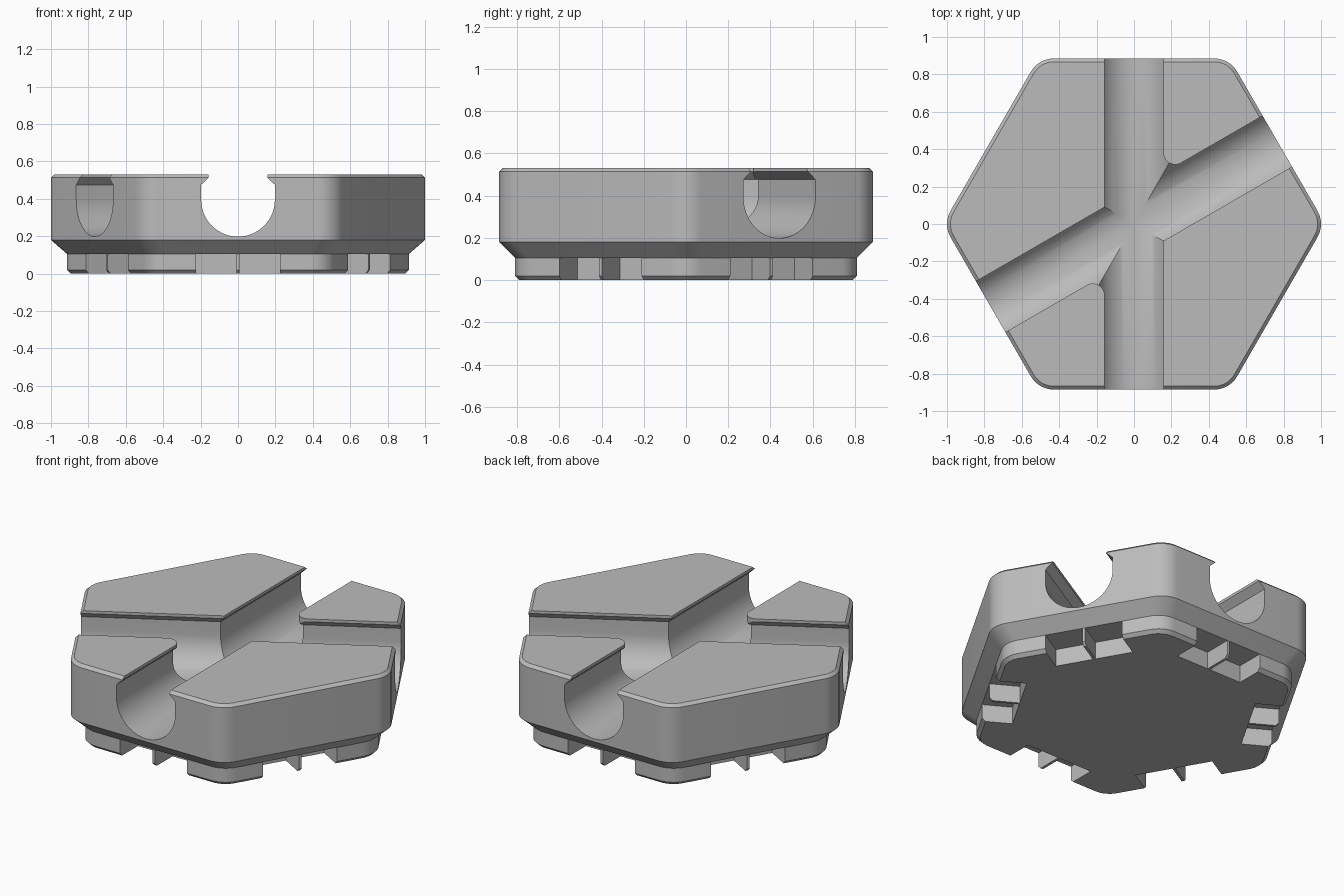
import bpy, bmesh, math
from math import cos, sin, pi, radians
from mathutils import Matrix

cube = bpy.data.objects.get("Cube")
if cube:
    bpy.data.objects.remove(cube, do_unlink=True)

grey = bpy.data.materials.new("plain grey")
grey.use_nodes = True
grey.diffuse_color = (0.5, 0.5, 0.5, 1)
grey.node_tree.nodes["Principled BSDF"].inputs["Base Color"].default_value = (0.5, 0.5, 0.5, 1)


def loft(name, rings):
    """Closed solid through rings that all have the same number of points."""
    bm = bmesh.new()
    loops = [[bm.verts.new(p) for p in ring] for ring in rings]
    for a, b in zip(loops, loops[1:]):
        n = len(a)
        for i in range(n):
            j = (i + 1) % n
            bm.faces.new((a[i], a[j], b[j], b[i]))
    bm.faces.new(list(reversed(loops[0])))
    bm.faces.new(loops[-1])
    bmesh.ops.recalc_face_normals(bm, faces=bm.faces)
    mesh = bpy.data.meshes.new(name)
    bm.to_mesh(mesh)
    bm.free()
    ob = bpy.data.objects.new(name, mesh)
    bpy.context.collection.objects.link(ob)
    mesh.materials.append(grey)
    return ob


def hexagon(apothem, radius, z, steps=8):
    """Hexagon with rounded corners pointing along x."""
    reach = (apothem - radius) / cos(pi / 6)
    pts = []
    for k in range(6):
        mid = k * pi / 3
        for s in range(steps + 1):
            a = mid - pi / 6 + s / steps * pi / 3
            pts.append((reach * cos(mid) + radius * cos(a),
                        reach * sin(mid) + radius * sin(a), z))
    return pts


def prism(name, outline, z0, z1):
    return loft(name, [[(x, y, z) for x, y in outline] for z in (z0, z1)])


def cut(ob, cutter, matrix=None):
    """Subtract the cutter for good and throw it away."""
    if matrix:
        cutter.data.transform(matrix)
    cutter.hide_render = True
    mod = ob.modifiers.new("cut", 'BOOLEAN')
    mod.operation, mod.solver, mod.object = 'DIFFERENCE', 'EXACT', cutter
    bpy.context.view_layer.objects.active = ob
    bpy.ops.object.modifier_apply(modifier=mod.name)
    bpy.data.objects.remove(cutter, do_unlink=True)


def turn(degrees):
    return Matrix.Rotation(radians(degrees), 4, 'Z')


# Main block with chamfered top and tapered underside
body = loft("body", [hexagon(0.81, 0.14, 0.105), hexagon(0.885, 0.142, 0.18),
                     hexagon(0.885, 0.142, 0.513), hexagon(0.867, 0.124, 0.53)])

# Two crossing channels: round bottom, straight walls, overhanging lips
WALL, LIP = 0.197, 0.157
half = [(LIP, 0.6), (LIP, 0.513), (WALL, 0.475)]
bowl = [(WALL * cos(i * pi / 32), 0.395 - WALL * sin(i * pi / 32)) for i in range(33)]
profile = half + bowl + [(-x, z) for x, z in reversed(half)]
for angle in (0, -60):
    channel = loft("channel_cutter", [[(x, y, z) for x, z in profile] for y in (-1.2, 1.2)])
    cut(body, channel, turn(angle))

# Rounded tips on the two acute lip corners
TIP = 0.063
centre = (LIP + TIP) / sin(pi / 6)
for angle in (60, 240):
    arc = [radians(120 + i * 10) for i in range(13)]
    outline = [(0.1, 0)] + [(centre + TIP * cos(a), TIP * sin(a)) for a in arc]
    cut(body, prism("tip_cutter", outline, 0.47, 0.6), turn(angle))

# Foot plate with notches in each side, split by a thin rib
base = loft("base", [hexagon(0.79, 0.12, 0), hexagon(0.81, 0.14, 0.02),
                     hexagon(0.81, 0.14, 0.105)])
for side in range(6):
    for inner, outer in ((0.008, 0.225), (-0.225, -0.008)):
        box = [(inner, 0.64), (outer, 0.64), (outer, 0.95), (inner, 0.95)]
        cut(base, prism("notch_cutter", box, -0.1, 0.2), turn(side * 60))

# Smooth curved walls, keep edges crisp
for ob in (body, base):
    bpy.ops.object.select_all(action='DESELECT')
    ob.select_set(True)
    bpy.context.view_layer.objects.active = ob
    bpy.ops.object.shade_smooth_by_angle(angle=radians(25))
